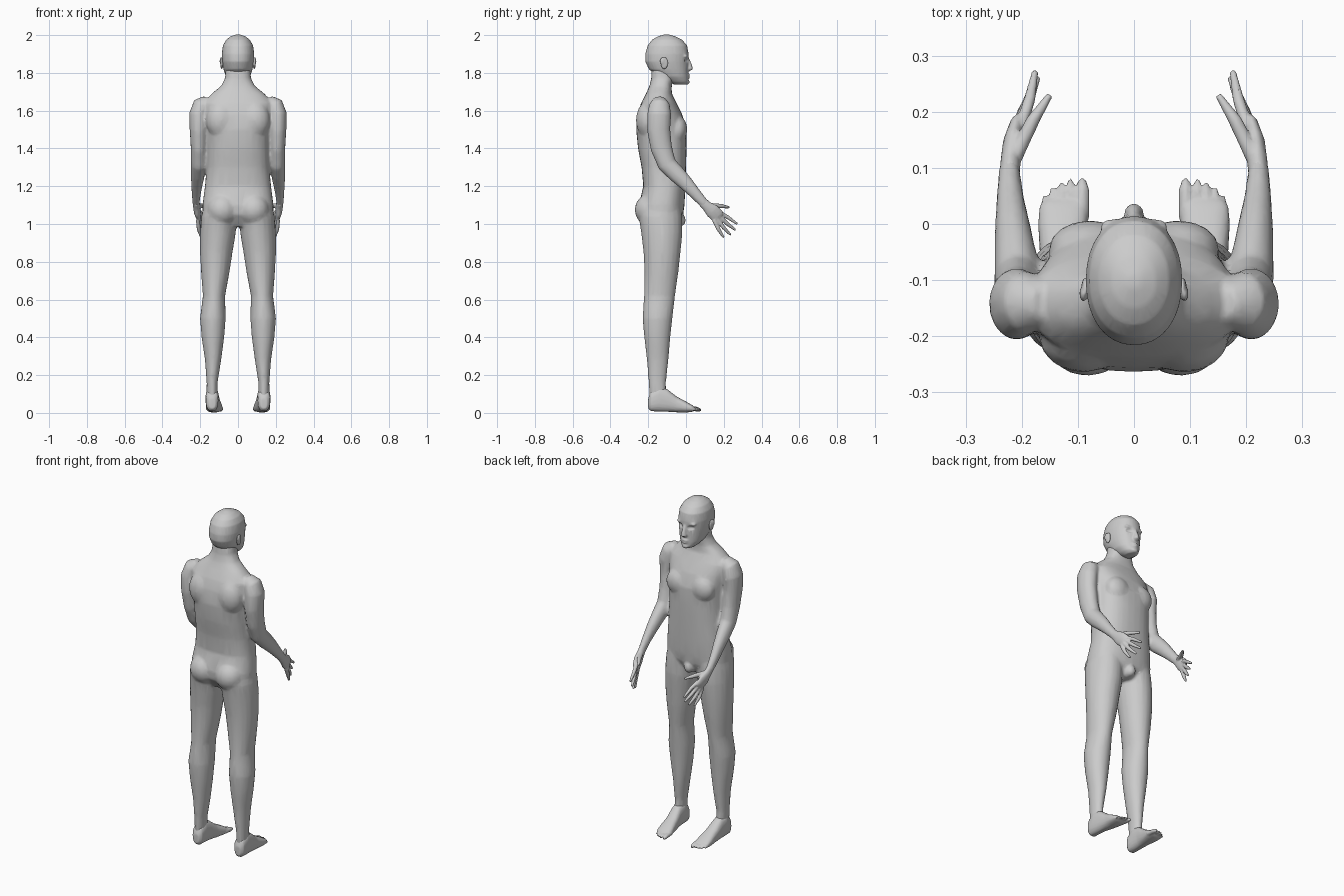
import bpy, bmesh, math
from mathutils import Vector, Matrix

skin = bpy.data.materials.new("light_grey")
skin.diffuse_color = (0.6, 0.6, 0.6, 1)


def tube(bm, rows, axis=None, side=(1, 0, 0), n=20, power=2.0, mirror=1):
    """Loft closed rings; a row is x, y, z, half width along side, half depth."""
    pts = [Vector((r[0] * mirror, r[1], r[2])) for r in rows]
    loops = []
    for i, r in enumerate(rows):
        t = Vector(axis) if axis else pts[min(i + 1, len(pts) - 1)] - pts[max(i - 1, 0)]
        t.normalize()
        u = Vector(side)
        u = (u - t * u.dot(t)).normalized()
        v = t.cross(u)
        ring = []
        for k in range(n):
            c, s = math.cos(2 * math.pi * k / n), math.sin(2 * math.pi * k / n)
            c = math.copysign(abs(c) ** (2 / power), c)
            s = math.copysign(abs(s) ** (2 / power), s)
            ring.append(bm.verts.new(pts[i] + u * c * r[3] + v * s * r[4]))
        loops.append(ring)
    for a, b in zip(loops, loops[1:]):
        for k in range(n):
            bm.faces.new((a[k], a[(k + 1) % n], b[(k + 1) % n], b[k]))
    bm.faces.new(loops[0][::-1])
    bm.faces.new(loops[-1])


def ball(bm, loc, size):
    bmesh.ops.create_uvsphere(bm, u_segments=16, v_segments=10, radius=1,
                              matrix=Matrix.Translation(loc) @ Matrix.Diagonal((*size, 1)))


def finish(name, bm, voxel, smooth, ratio, shape=None):
    """Fuse the overlapping volumes into one skin, soften it and thin the mesh."""
    bmesh.ops.recalc_face_normals(bm, faces=bm.faces)
    me = bpy.data.meshes.new(name)
    bm.to_mesh(me)
    bm.free()
    ob = bpy.data.objects.new(name, me)
    bpy.context.collection.objects.link(ob)
    bpy.context.view_layer.objects.active = ob
    ob.select_set(True)
    m = ob.modifiers.new("fuse", 'REMESH')
    m.mode, m.voxel_size = 'VOXEL', voxel
    m = ob.modifiers.new("soften", 'SMOOTH')
    m.factor, m.iterations = 0.5, smooth
    for m in list(ob.modifiers):
        bpy.ops.object.modifier_apply(modifier=m.name)
    if shape:
        for v in ob.data.vertices:
            shape(v.co)
    m = ob.modifiers.new("thin", 'DECIMATE')
    m.ratio = ratio
    bpy.ops.object.modifier_apply(modifier=m.name)
    ob.data.materials.clear()
    ob.data.materials.append(skin)
    for p in ob.data.polygons:
        p.use_smooth = True
        p.material_index = 0
    ob.select_set(False)
    return ob


UP = (0, 0, 1)

# body: torso and neck, rows of z, back y, front y, half width
TORSO = [(0.985, -0.2, -0.05, 0.11), (1.05, -0.245, -0.015, 0.188), (1.1, -0.25, -0.008, 0.188),
         (1.2, -0.226, -0.003, 0.175), (1.3, -0.235, 0.0, 0.166), (1.4, -0.254, 0.003, 0.166),
         (1.5, -0.264, 0.003, 0.168), (1.58, -0.256, -0.02, 0.18), (1.64, -0.238, -0.05, 0.185),
         (1.69, -0.212, -0.075, 0.14), (1.73, -0.194, -0.076, 0.09), (1.77, -0.184, -0.066, 0.069),
         (1.85, -0.18, -0.055, 0.062)]
body = bmesh.new()
tube(body, [(0, (b + f) / 2, z, w, (f - b) / 2) for z, b, f, w in TORSO], UP, n=32, power=2.4)

# body: legs and arms
LEG = [(0.1, -0.13, 1.12, 0.075, 0.1), (0.1, -0.135, 1.04, 0.094, 0.115),
       (0.106, -0.128, 0.95, 0.094, 0.109), (0.115, -0.127, 0.85, 0.086, 0.098),
       (0.12, -0.13, 0.75, 0.076, 0.09), (0.127, -0.14, 0.62, 0.059, 0.082),
       (0.133, -0.151, 0.5, 0.068, 0.079), (0.133, -0.152, 0.4, 0.06, 0.069),
       (0.132, -0.15, 0.28, 0.043, 0.057), (0.137, -0.152, 0.16, 0.029, 0.046),
       (0.137, -0.148, 0.08, 0.03, 0.045)]
ARM = [(0.16, -0.14, 1.655, 0.03, 0.035), (0.192, -0.14, 1.63, 0.048, 0.055),
       (0.209, -0.142, 1.58, 0.05, 0.064), (0.209, -0.145, 1.5, 0.047, 0.062),
       (0.207, -0.13, 1.4, 0.043, 0.057), (0.207, -0.1, 1.315, 0.042, 0.05),
       (0.212, -0.05, 1.265, 0.037, 0.046), (0.217, 0.0, 1.215, 0.031, 0.039),
       (0.221, 0.05, 1.16, 0.024, 0.031), (0.222, 0.095, 1.11, 0.019, 0.026),
       (0.221, 0.11, 1.095, 0.016, 0.024)]
for s in (1, -1):
    tube(body, LEG, UP, mirror=s)
    tube(body, ARM, mirror=s)
    ball(body, (0.083 * s, -0.19, 1.075), (0.083, 0.082, 0.085))   # buttock
    ball(body, (0.078 * s, -0.045, 1.5), (0.075, 0.052, 0.075))    # chest muscle
    ball(body, (0.09 * s, -0.2, 1.55), (0.08, 0.065, 0.1))         # shoulder blade
ball(body, (0, -0.035, 1.02), (0.03, 0.035, 0.035))
finish("body", body, 0.008, 6, 0.16)

# head: rows of z, back y, front y, half width
HEAD = [(1.738, -0.06, 0.0, 0.025), (1.752, -0.1, 0.014, 0.044), (1.78, -0.15, 0.013, 0.064),
        (1.82, -0.197, 0.012, 0.077), (1.86, -0.216, 0.013, 0.084), (1.9, -0.216, 0.014, 0.086),
        (1.945, -0.203, 0.006, 0.08), (1.975, -0.18, -0.02, 0.063), (1.993, -0.15, -0.055, 0.04),
        (2.003, -0.115, -0.09, 0.012)]
head = bmesh.new()
tube(head, [(0, (b + f) / 2, z, w, (f - b) / 2) for z, b, f, w in HEAD], UP, n=32, power=2.15)
tube(head, [(0, 0.004, 1.88, 0.009, 0.012), (0, 0.016, 1.845, 0.012, 0.015),
            (0, 0.02, 1.82, 0.018, 0.017), (0, 0.012, 1.81, 0.012, 0.01)], UP)   # nose
ball(head, (0, 0.008, 1.789), (0.024, 0.013, 0.006))    # upper lip
ball(head, (0, 0.008, 1.776), (0.02, 0.013, 0.006))     # lower lip
ball(head, (0, 0.004, 1.752), (0.022, 0.016, 0.014))    # chin
for s in (1, -1):
    ball(head, (0.034 * s, -0.004, 1.888), (0.028, 0.014, 0.008))   # brow


def eye_socket(co):
    d = math.hypot((abs(co.x) - 0.033) / 0.02, (co.z - 1.866) / 0.014)
    if co.y > -0.06 and d < 1:
        co.y -= 0.01 * (1 - d * d)


finish("head", head, 0.005, 4, 0.22, eye_socket)

FINGERS = [((0.202, 0.172, 1.065), (0.186, 0.222, 1.035), (0.176, 0.272, 1.0)),
           ((0.207, 0.172, 1.045), (0.188, 0.22, 1.0), (0.172, 0.262, 0.968)),
           ((0.21, 0.162, 1.03), (0.198, 0.2, 0.98), (0.182, 0.236, 0.942)),
           ((0.212, 0.148, 1.022), (0.208, 0.172, 0.972), (0.195, 0.2, 0.928)),
           ((0.212, 0.12, 1.098), (0.18, 0.185, 1.095), (0.15, 0.23, 1.088))]
for s, label in ((1, "right"), (-1, "left")):
    # ear: flattened shell tilted away from the head
    ear = bmesh.new()
    ball(ear, (0.086 * s, -0.115, 1.852), (0.008, 0.02, 0.032))
    ball(ear, (0.09 * s, -0.124, 1.862), (0.007, 0.014, 0.02))
    finish(label + "_ear", ear, 0.003, 2, 0.3)

    # hand: palm, four fingers and a thumb
    hand = bmesh.new()
    tube(hand, [(0.222, 0.085, 1.12, 0.018, 0.025), (0.22, 0.11, 1.095, 0.018, 0.027),
                (0.216, 0.14, 1.068, 0.018, 0.038), (0.209, 0.168, 1.042, 0.014, 0.036),
                (0.206, 0.178, 1.032, 0.008, 0.028)], mirror=s)
    for i, path in enumerate(FINGERS):
        radii = (0.014, 0.012, 0.006) if i == 4 else (0.011, 0.0105, 0.006)
        tube(hand, [(*p, r, r) for p, r in zip(path, radii)], n=10, mirror=s)
    finish(label + "_hand", hand, 0.0035, 3, 0.2)

    # foot: heel to ball, then five toes
    foot = bmesh.new()
    tube(foot, [(0.137, -0.2, 0.05, 0.018, 0.028), (0.137, -0.185, 0.062, 0.032, 0.053),
                (0.137, -0.145, 0.075, 0.035, 0.068), (0.135, -0.1, 0.066, 0.035, 0.06),
                (0.13, -0.05, 0.045, 0.038, 0.042), (0.127, 0.0, 0.031, 0.044, 0.029),
                (0.126, 0.03, 0.024, 0.043, 0.019), (0.126, 0.042, 0.022, 0.036, 0.012)],
         (0, 1, 0), power=2.5, mirror=s)
    for x, y, r in ((0.092, 0.08, 0.013), (0.113, 0.08, 0.009), (0.129, 0.074, 0.009),
                    (0.145, 0.065, 0.008), (0.159, 0.05, 0.008)):
        tube(foot, [(x, 0.01, 0.024, r, r), (x, y - 0.02, 0.02, r, r),
                    (x, y, 0.014, r * 0.5, r * 0.5)], n=10, mirror=s)
    finish(label + "_foot", foot, 0.0045, 3, 0.2)
